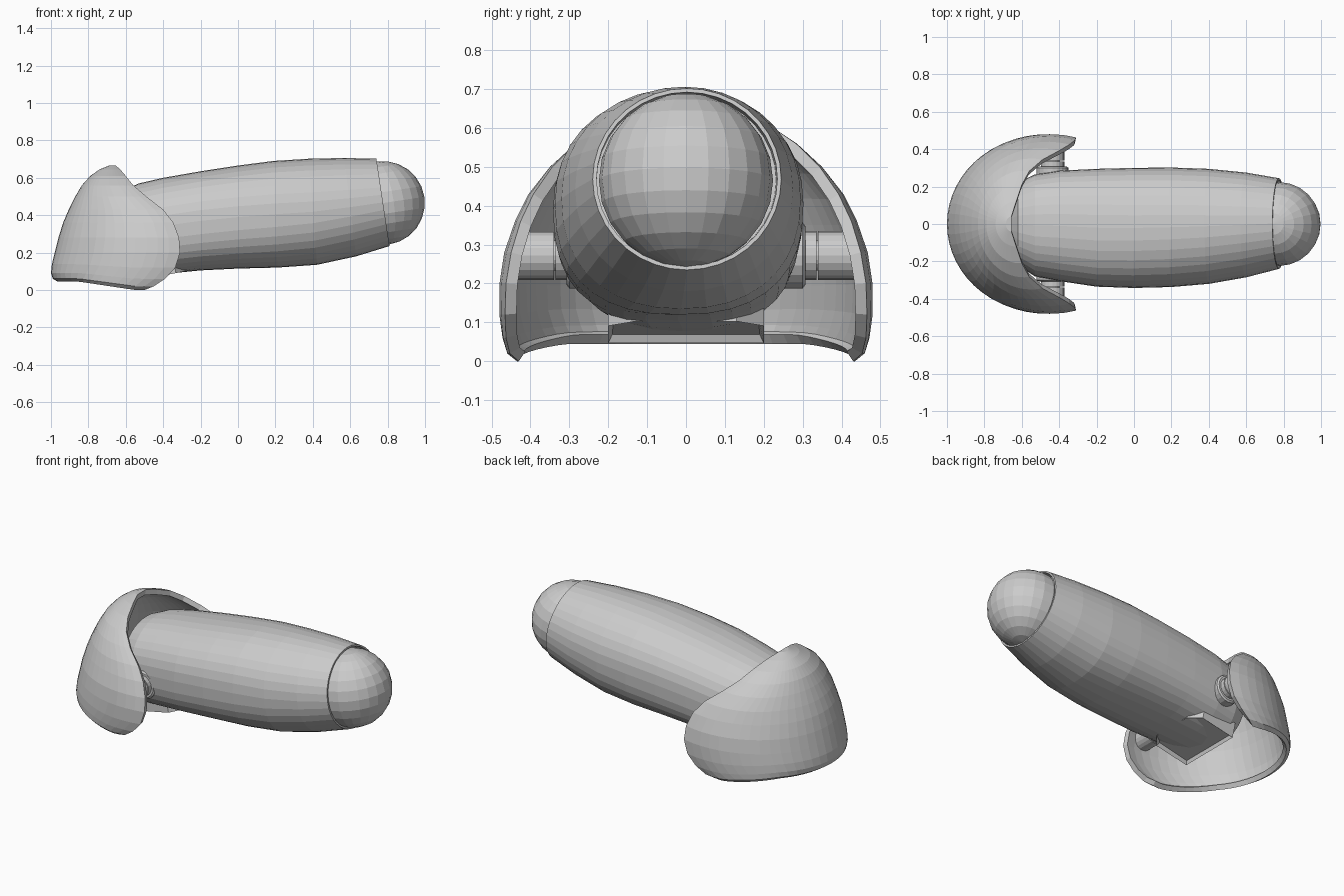
import bpy, bmesh, math
from mathutils import Matrix, Vector

if "Cube" in bpy.data.objects:
    bpy.data.objects.remove(bpy.data.objects["Cube"])


def finish(bm, name):
    bmesh.ops.recalc_face_normals(bm, faces=bm.faces)
    me = bpy.data.meshes.new(name)
    bm.to_mesh(me)
    bm.free()
    ob = bpy.data.objects.new(name, me)
    bpy.context.collection.objects.link(ob)
    return ob


def loft(name, rings, closed=True, cap_first=False, cap_last=False):
    bm = bmesh.new()
    rows = [[bm.verts.new(p) for p in r] for r in rings]
    n = len(rows[0])
    for a, b in zip(rows, rows[1:]):
        for i in range(n if closed else n - 1):
            j = (i + 1) % n
            bm.faces.new((a[i], a[j], b[j], b[i]))
    if cap_first:
        bm.faces.new(rows[0])
    if cap_last:
        bm.faces.new(rows[-1])
    return finish(bm, name)


def spow(v, p):
    return math.copysign(abs(v) ** p, v)


# Main barrel: x, bottom, top, left, right, slant of section plane, lower roundness
sections = [
    (-.66, .20, .45, -.15, .15, 0, .9),
    (-.62, .12, .53, -.22, .22, 0, .8),
    (-.53, .075, .57, -.28, .265, 0, .75),
    (-.40, .085, .60, -.305, .285, 0, .75),
    (-.20, .105, .635, -.335, .295, 0, .75),
    (.00, .115, .665, -.342, .30, .02, .78),
    (.20, .12, .69, -.337, .302, .04, .82),
    (.40, .135, .702, -.32, .295, .08, .88),
    (.60, .18, .706, -.285, .275, .12, .95),
    (.775, .235, .702, -.24, .245, .15, 1),
    (.775, .245, .692, -.23, .235, .15, 1),
    (.72, .245, .685, -.23, .232, .15, 1),
]
rings = []
for x, zb, zt, yl, yr, slant, low in sections:
    cz, cy = (zb + zt) / 2, (yl + yr) / 2
    h, w = (zt - zb) / 2, (yr - yl) / 2
    ring = []
    for i in range(36):
        a = math.tau * i / 36
        p = low if math.sin(a) < 0 else .5 + low / 2
        dz = h * spow(math.sin(a), p)
        ring.append((x - slant * dz, cy + w * spow(math.cos(a), p), cz + dz))
    rings.append(ring)
loft("barrel", rings, cap_first=True, cap_last=True)

# Rounded nose set into the barrel mouth
bm = bmesh.new()
bmesh.ops.create_uvsphere(bm, u_segments=24, v_segments=12, radius=.224)
bmesh.ops.transform(bm, verts=bm.verts,
                    matrix=Matrix.Translation((.775, 0, .465)) @ Matrix.Rotation(-.15, 4, 'Y'))
finish(bm, "nose_dome")

# Hood shell: height, rear x, front edge x, half width, overhang past widest point
rows = [
    (.00, -.965, -.50, .435, .06),
    (.02, -.99, -.45, .46, .08),
    (.06, -1.0, -.39, .472, .10),
    (.12, -.995, -.335, .48, .13),
    (.20, -.98, -.31, .48, .14),
    (.28, -.96, -.315, .468, .14),
    (.36, -.935, -.345, .44, .12),
    (.43, -.905, -.40, .405, .10),
    (.50, -.87, -.49, .35, .06),
    (.56, -.835, -.56, .285, .03),
    (.61, -.79, -.60, .21, .01),
    (.645, -.74, -.63, .12, 0),
    (.667, -.685, -.655, .04, 0),
]
rings = []
for z, xb, xf, w, over in rows:
    c = xf - over
    a = c - xb
    end = math.pi / 2 + math.asin(over / a)
    ring = []
    for i in range(33):
        t = end * (i / 16 - 1)
        x = c - a * math.cos(t)
        lift = .045 * min(1, max(0, (-.55 - x) / .3)) * max(0, 1 - z / .2)
        ring.append((x, w * math.sin(t), z + lift))
    rings.append(ring)
hood = loft("hood_shell", rings, closed=False, cap_last=True)
# face normals outwards, then thicken inwards
bm = bmesh.new()
bm.from_mesh(hood.data)
bm.faces.ensure_lookup_table()
f = bm.faces[4 * 32 + 16]
if f.normal.x > 0:
    bmesh.ops.reverse_faces(bm, faces=bm.faces)
bm.to_mesh(hood.data)
bm.free()
m = hood.modifiers.new("thickness", 'SOLIDIFY')
m.thickness = .03
m.offset = -1


# Hinges: hub disc, sleeve and pin on each side
def turned(name, profile, side, closed_profile=False):
    pts = profile + profile[:1] if closed_profile else profile
    rings = [[(-.435 + r * math.cos(math.tau * i / 20), side * y,
               .272 + r * math.sin(math.tau * i / 20)) for i in range(20)] for r, y in pts]
    loft(name, rings, cap_first=not closed_profile, cap_last=not closed_profile)


for side, label in ((-1, "front"), (1, "back")):
    turned(label + "_hinge_hub", [(.085, .24), (.085, .30), (.075, .307)], side)
    turned(label + "_hinge_pin", [(.038, .29), (.038, .385)], side)
    turned(label + "_hinge_collar", [(.035, .30), (.063, .30), (.063, .335), (.05, .335)], side)
    turned(label + "_hinge_sleeve", [(.063, .34), (.063, .445), (.05, .445), (.05, .34)], side, True)

# Six-sided recessed panel under the rear of the barrel
bm = bmesh.new()
outline = [(-.14, -.2), (.08, -.2), (.14, -.13), (.14, .13), (.08, .2), (-.14, .2)]
bottom = bm.faces.new([bm.verts.new((x, y, 0)) for x, y in outline])
ext = bmesh.ops.extrude_face_region(bm, geom=[bottom])
top = [g for g in ext["geom"] if isinstance(g, bmesh.types.BMVert)]
bmesh.ops.translate(bm, verts=top, vec=(0, 0, .1))
bmesh.ops.recalc_face_normals(bm, faces=bm.faces)
low = min(bm.faces, key=lambda q: q.calc_center_median().z)
bmesh.ops.inset_individual(bm, faces=[low], thickness=.015)
bmesh.ops.translate(bm, verts=low.verts, vec=(0, 0, .02))
bmesh.ops.transform(bm, verts=bm.verts,
                    matrix=Matrix.Translation((-.41, 0, .075)) @ Matrix.Rotation(-.2, 4, 'Y'))
finish(bm, "underside_panel")
